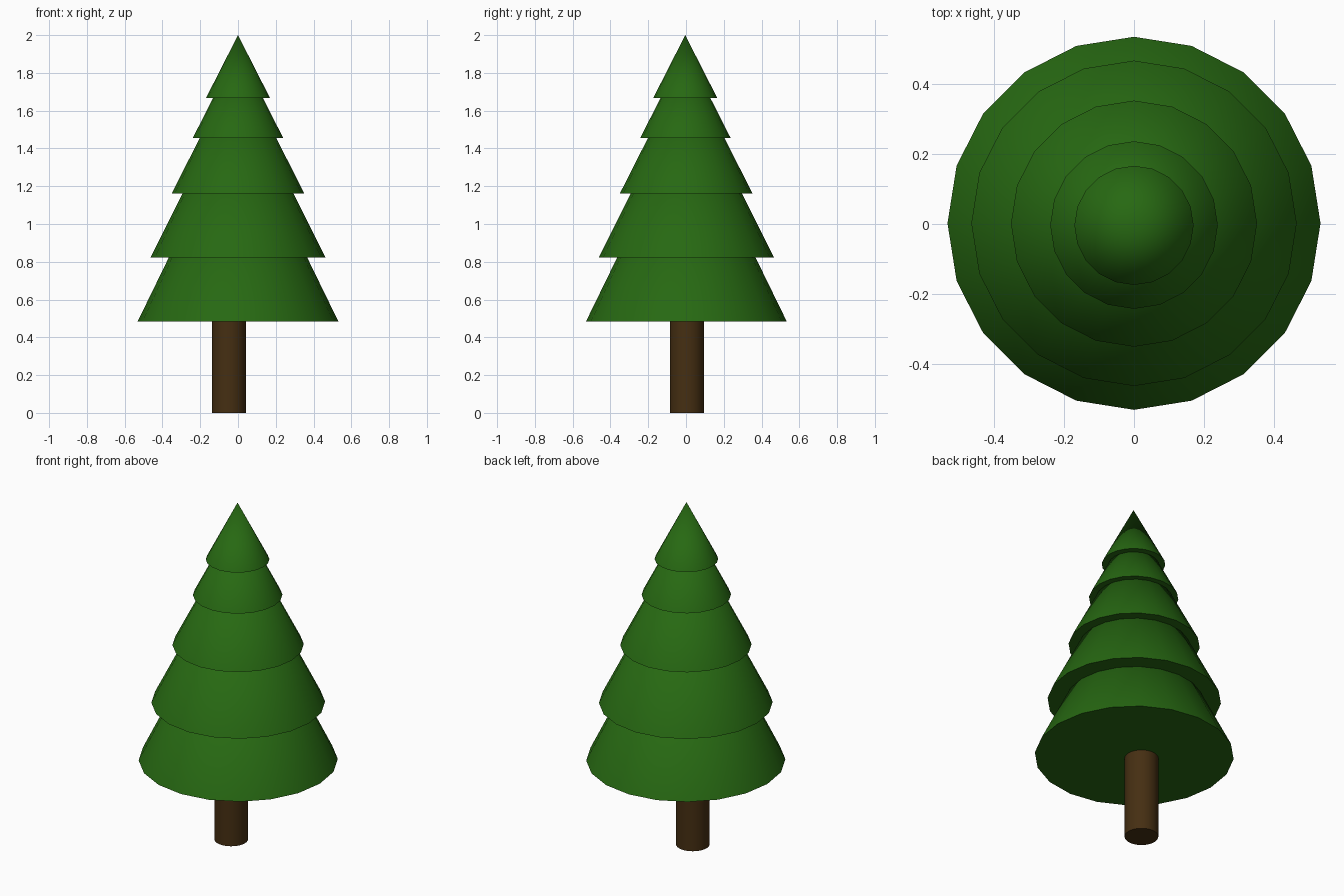
import bpy
import math

cube = bpy.data.objects.get("Cube")
if cube:
    bpy.data.objects.remove(cube, do_unlink=True)


def material(name, rgb):
    mat = bpy.data.materials.new(name)
    mat.use_nodes = True
    mat.diffuse_color = (*rgb, 1)
    mat.node_tree.nodes["Principled BSDF"].inputs["Base Color"].default_value = (*rgb, 1)
    return mat


def round_part(name, mat, sides, base_radius, top_radius, bottom, top, x, y):
    """Upright cone or cylinder with closed ends and a sharp rim."""
    bpy.ops.mesh.primitive_cone_add(
        vertices=sides, radius1=base_radius, radius2=top_radius,
        depth=top - bottom, location=(x, y, (bottom + top) / 2))
    part = bpy.context.object
    part.name = name
    part.data.materials.append(mat)
    bpy.ops.object.shade_smooth_by_angle(angle=math.radians(40))


green = material("needle green", (0.02, 0.14, 0.006))
brown = material("bark brown", (0.06, 0.028, 0.006))

# Trunk, set slightly off the axis
round_part("trunk", brown, 32, 0.09, 0.09, 0, 0.75, -0.048, 0.005)

# Foliage tiers from bottom to top: radius, base height, tip height, y offset
tiers = [
    (0.532, 0.483, 1.573, 0.002),
    (0.464, 0.822, 1.75, 0.002),
    (0.351, 1.162, 1.855, 0.001),
    (0.239, 1.456, 1.927, -0.003),
    (0.170, 1.666, 2.0, -0.004),
]
for i, (radius, bottom, tip, y) in enumerate(tiers, 1):
    round_part(f"foliage_tier_{i}", green, 20, radius, 0, bottom, tip, 0, y)
